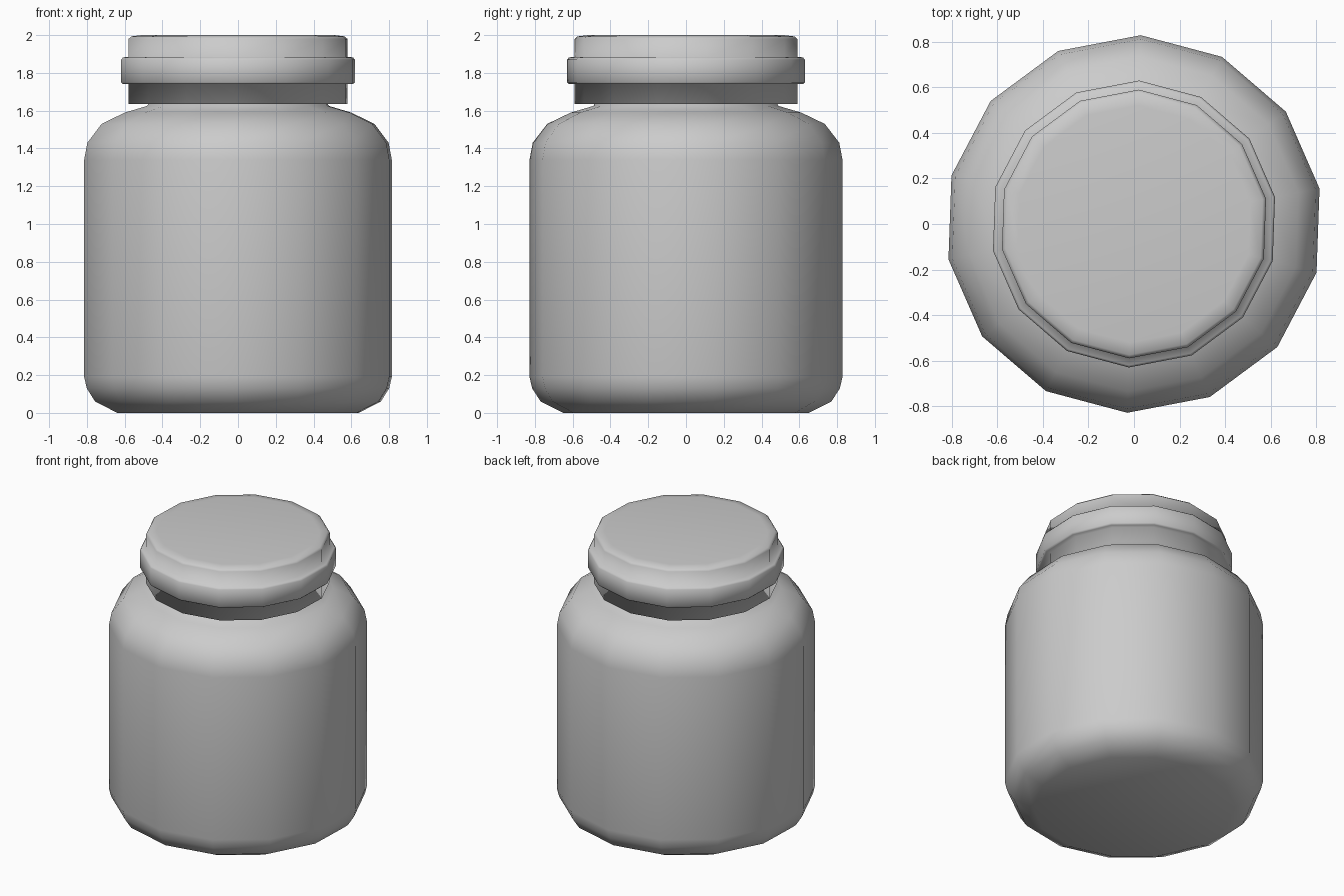
import bpy, bmesh, math

cube = bpy.data.objects.get("Cube")
if cube:
    bpy.data.objects.remove(cube, do_unlink=True)

SIDES = 14
PHASE = math.radians(10.8)

# One plain grey material
grey = bpy.data.materials.new("plain grey")
grey.use_nodes = True
grey.diffuse_color = (0.6, 0.6, 0.6, 1)
grey.node_tree.nodes["Principled BSDF"].inputs["Base Color"].default_value = (0.6, 0.6, 0.6, 1)


def lathe(name, profile):
    """Turn a (radius, height) profile, listed bottom to top, into a closed solid."""
    bm = bmesh.new()
    rings = []
    for r, z in profile:
        angles = [PHASE + math.tau * i / SIDES for i in range(SIDES)]
        rings.append([bm.verts.new((r * math.cos(a), r * math.sin(a), z)) for a in angles])
    for low, high in zip(rings, rings[1:]):
        for i in range(SIDES):
            j = (i + 1) % SIDES
            bm.faces.new((low[i], low[j], high[j], high[i]))
    bm.faces.new(rings[0][::-1])
    bm.faces.new(rings[-1])
    for face in bm.faces:
        face.smooth = True
    mesh = bpy.data.meshes.new(name)
    bm.to_mesh(mesh)
    bm.free()
    mesh.materials.append(grey)
    obj = bpy.data.objects.new(name, mesh)
    bpy.context.collection.objects.link(obj)
    return obj


# Jar body with rounded base, rounded shoulder and a short hidden neck
lathe("jar_body", [
    (0.65, 0), (0.77, 0.06), (0.815, 0.13), (0.829, 0.19),
    (0.829, 1.34), (0.812, 1.43), (0.735, 1.53), (0.61, 1.59),
    (0.49, 1.625), (0.47, 1.66),
])

# Lid with a lower band, a raised lip and a softened top edge
lathe("lid", [
    (0.59, 1.635), (0.59, 1.74), (0.62, 1.74), (0.63, 1.75),
    (0.63, 1.87), (0.62, 1.882), (0.59, 1.885),
    (0.59, 1.98), (0.575, 1.993), (0.52, 2.0),
])
